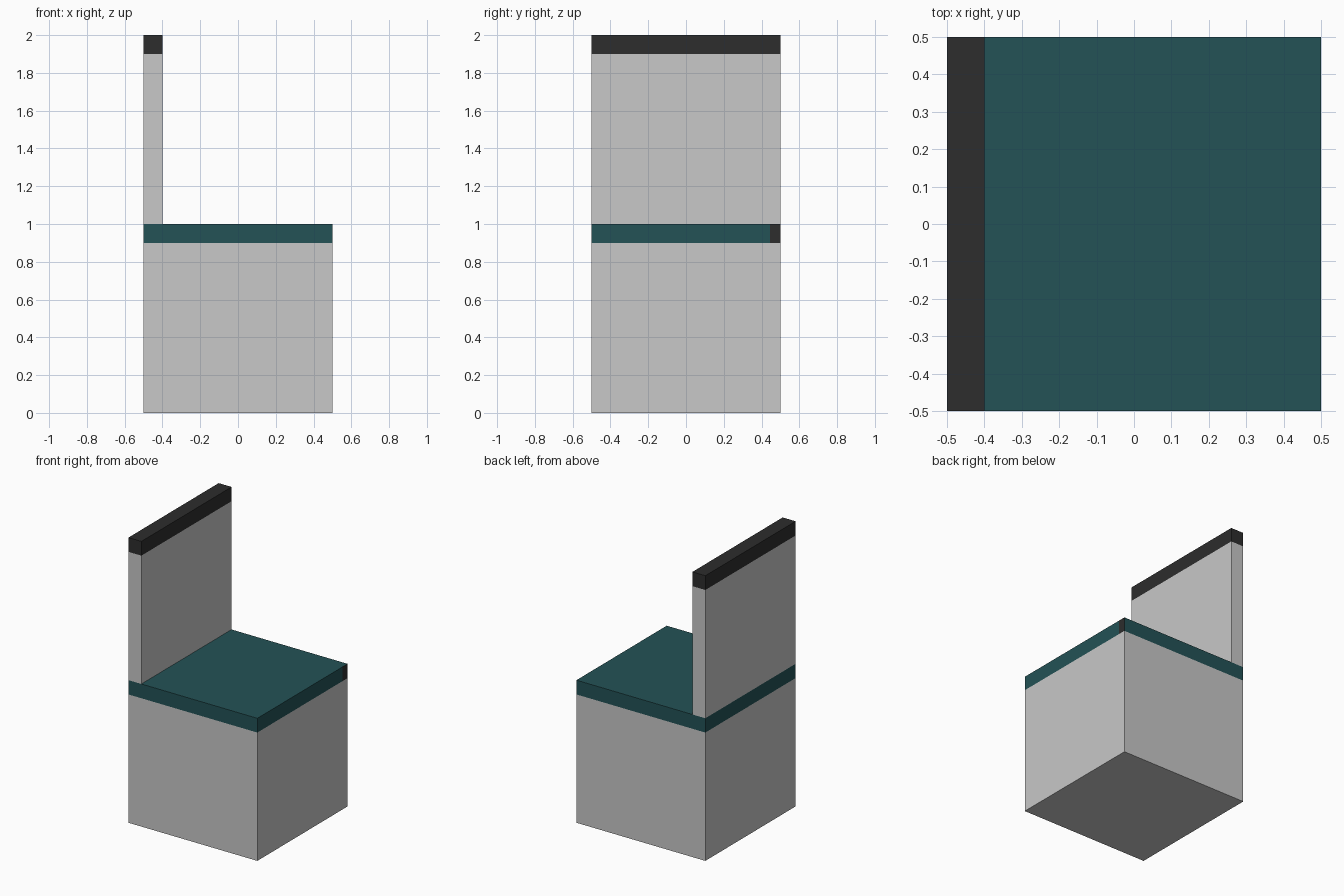
import bpy, bmesh
from mathutils import Vector

if "Cube" in bpy.data.objects:
    bpy.data.objects.remove(bpy.data.objects["Cube"])


def material(name, rgb):
    m = bpy.data.materials.new(name)
    m.diffuse_color = (*rgb, 1.0)
    m.use_nodes = True
    m.node_tree.nodes["Principled BSDF"].inputs["Base Color"].default_value = m.diffuse_color
    return m


grey = material("light grey", (0.578, 0.578, 0.578))
teal = material("dark teal", (0.0168, 0.0843, 0.0931))
black = material("charcoal", (0.0262, 0.0262, 0.0262))


def box(name, lo, hi, *mats):
    """Axis-aligned block between two corners."""
    lo, hi = Vector(lo), Vector(hi)
    bm = bmesh.new()
    bmesh.ops.create_cube(bm, size=1.0)
    bmesh.ops.scale(bm, vec=hi - lo, verts=bm.verts)
    bmesh.ops.translate(bm, vec=(lo + hi) / 2, verts=bm.verts)
    me = bpy.data.meshes.new(name)
    bm.to_mesh(me)
    bm.free()
    for m in mats:
        me.materials.append(m)
    ob = bpy.data.objects.new(name, me)
    bpy.context.collection.objects.link(ob)
    return ob


# Base block, seat band, backrest and its top rail
box("base", (-0.5, -0.5, 0), (0.5, 0.5, 0.9), grey)
seat = box("seat", (-0.5, -0.5, 0.9), (0.5, 0.5, 1.0), teal, black)
box("backrest", (-0.5, -0.5, 1.0), (-0.4, 0.5, 1.9), grey)
box("top_rail", (-0.5, -0.5, 1.9), (-0.4, 0.5, 2.0), black)

# Dark patch cut into the right end of the seat band
bm = bmesh.new()
bm.from_mesh(seat.data)
bm.normal_update()
side = [f for f in bm.faces if f.normal.x > 0.9]
geom = side + list(side[0].edges) + list(side[0].verts)
bmesh.ops.bisect_plane(bm, geom=geom, plane_co=(0, 0.445, 0), plane_no=(0, 1, 0))
bm.normal_update()
for f in bm.faces:
    if f.normal.x > 0.9 and f.calc_center_median().y > 0.445:
        f.material_index = 1
bm.to_mesh(seat.data)
bm.free()
